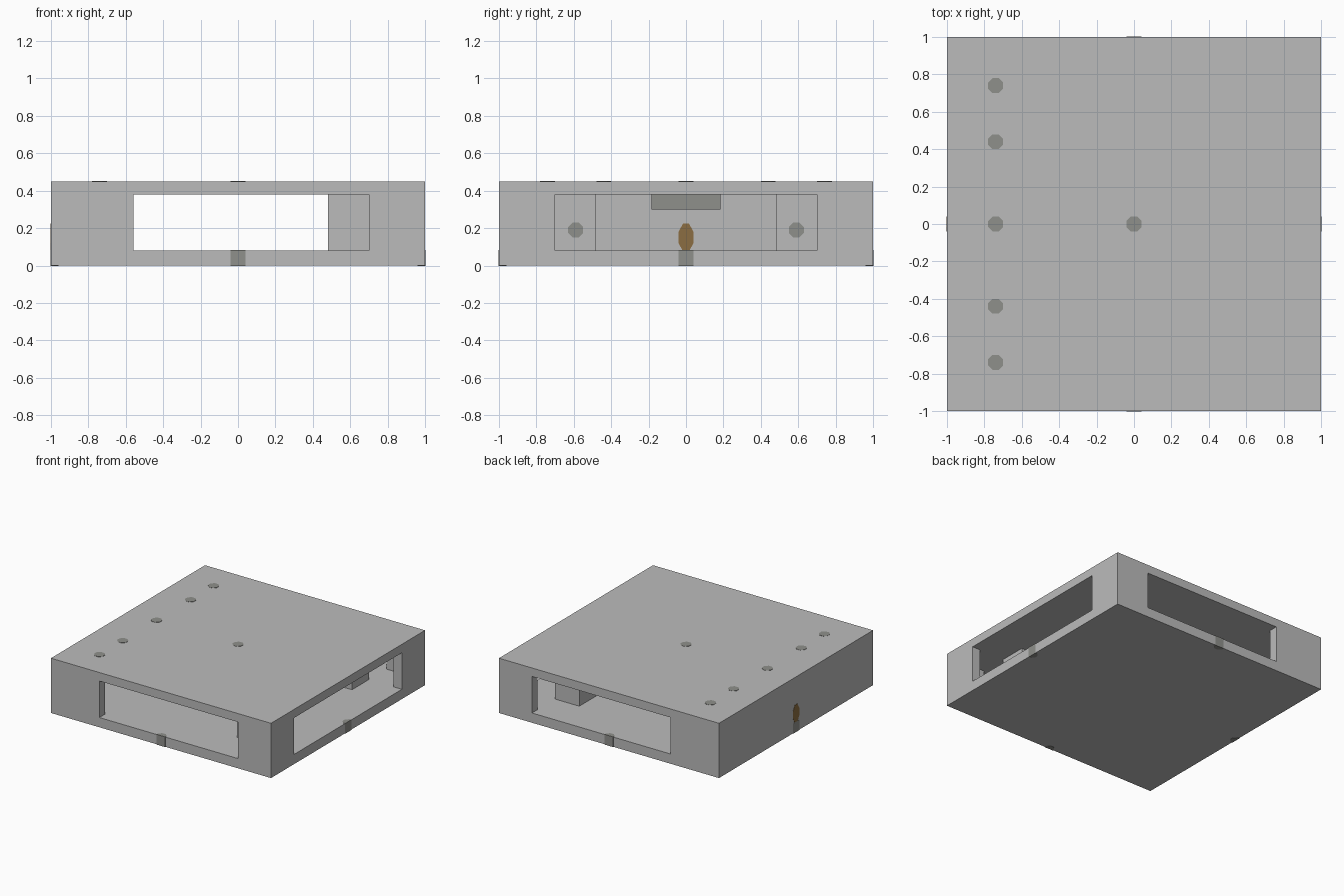
import bpy, bmesh, math
from mathutils import Matrix, Vector

cube = bpy.data.objects.get("Cube")
if cube:
    bpy.data.objects.remove(cube, do_unlink=True)


def material(name, color):
    m = bpy.data.materials.new(name)
    m.use_nodes = True
    m.diffuse_color = (*color, 1)
    m.node_tree.nodes["Principled BSDF"].inputs["Base Color"].default_value = (*color, 1)
    return m


LIGHT = material("light grey", (0.50, 0.50, 0.50))
DARK = material("dark grey", (0.275, 0.278, 0.26))
BROWN = material("brown", (0.258, 0.153, 0.054))


def finish(name, bm, mat):
    bmesh.ops.recalc_face_normals(bm, faces=bm.faces)
    mesh = bpy.data.meshes.new(name)
    bm.to_mesh(mesh)
    bm.free()
    mesh.materials.append(mat)
    ob = bpy.data.objects.new(name, mesh)
    bpy.context.scene.collection.objects.link(ob)
    return ob


def box(name, lo, hi, mat):
    lo, hi = Vector(lo), Vector(hi)
    bm = bmesh.new()
    bmesh.ops.create_cube(bm, size=1, matrix=Matrix.Translation((lo + hi) / 2) @ Matrix.Diagonal((*(hi - lo), 1)))
    return finish(name, bm, mat)


def stud(name, center, depth, mat, rot=Matrix(), stretch=1, limit=None):
    """Eight-sided plug, optionally trimmed flush with the outer walls."""
    bm = bmesh.new()
    bmesh.ops.create_cone(bm, segments=8, radius1=0.043, radius2=0.043, depth=depth, cap_ends=True,
                          matrix=Matrix.Rotation(math.pi / 8, 4, "Z"))
    bmesh.ops.transform(bm, verts=bm.verts, matrix=Matrix.Translation(center) @ rot @ Matrix.Diagonal((stretch, 1, 1, 1)))
    if limit:
        for v in bm.verts:
            v.co.x = max(-limit, min(limit, v.co.x))
            v.co.y = max(-limit, min(limit, v.co.y))
        bmesh.ops.remove_doubles(bm, verts=bm.verts, dist=0.0001)
    return finish(name, bm, mat)


# Hollow housing with open windows on three sides
FLOOR, CEIL, TOP, INNER = 0.08, 0.38, 0.45, 0.925
housing = box("housing", (-1, -1, 0), (1, 1, TOP), LIGHT)
cutters = [
    box("cavity_cutter", (-INNER, -INNER, FLOOR), (INNER, INNER, CEIL), LIGHT),
    box("front_back_window_cutter", (-0.56, -1.2, FLOOR), (0.70, 1.2, CEIL), LIGHT),
    box("side_window_cutter", (0.5, -0.70, FLOOR), (1.2, 0.70, CEIL), LIGHT),
]
bpy.context.view_layer.objects.active = housing
for c in cutters:
    c.hide_render = True
    mod = housing.modifiers.new(c.name, "BOOLEAN")
    mod.operation, mod.solver, mod.object = "DIFFERENCE", "EXACT", c
    bpy.ops.object.modifier_apply(modifier=mod.name)
    bpy.data.objects.remove(c, do_unlink=True)

# Corner pillars with a stud on the outward side
SIDEWAYS = Matrix.Rotation(math.pi / 2, 4, "Y")
for side, s in (("front", -1), ("back", 1)):
    y0, y1 = sorted((s * 0.48, s * 0.70))
    box(side + "_pillar", (0.48, y0, FLOOR), (0.70, y1, CEIL), LIGHT)
    stud(side + "_pillar_stud", (0.70, s * 0.59, 0.19), 0.006, DARK, SIDEWAYS)

# Studs flush in the lid
for i, (x, y) in enumerate([(-0.74, y) for y in (-0.74, -0.44, 0, 0.44, 0.74)] + [(0, 0)]):
    stud(f"lid_stud_{i + 1}", (x, y, TOP), 0.004, DARK)

# Plugs in the middle of each lower edge
for name, x, y in (("front", 0, -1), ("back", 0, 1), ("left", 1, 0), ("right", -1, 0)):
    stud(name + "_edge_plug", (x, y, FLOOR / 2), FLOOR + 0.004, DARK, limit=1.002)

# Brown bar through the closed wall, and the block mounted inside above it
stud("wall_bar", (-0.9625, 0, 0.15), 0.079, BROWN, SIDEWAYS, stretch=1.85)
box("inner_block", (-INNER, -0.185, 0.30), (-0.65, 0.185, CEIL), DARK)
